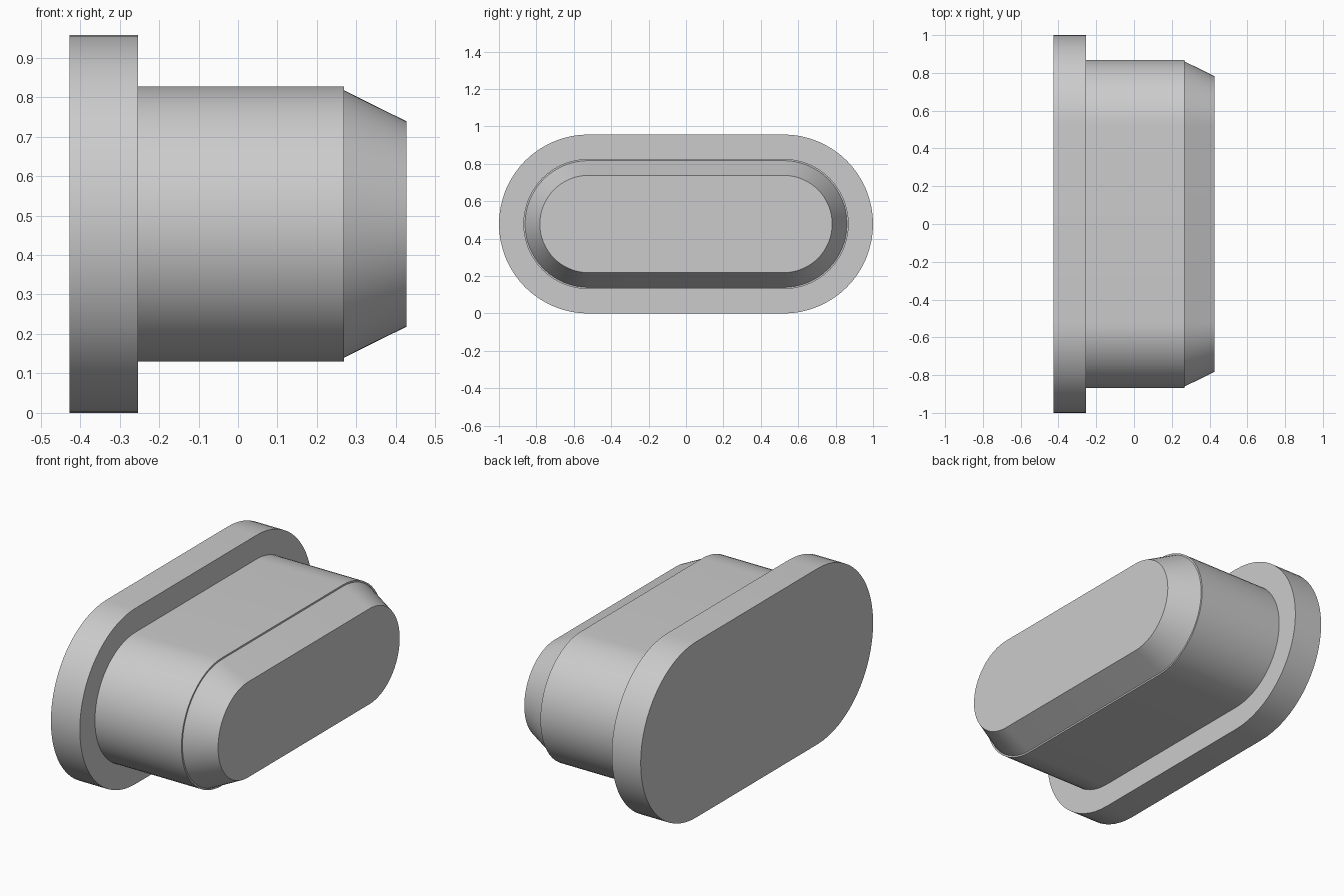
import bpy
import bmesh
import math

cube = bpy.data.objects.get("Cube")
if cube:
    bpy.data.objects.remove(cube, do_unlink=True)

grey = bpy.data.materials.new("plain grey")
grey.use_nodes = True
colour = (0.6, 0.6, 0.6, 1)
grey.diffuse_color = colour
grey.node_tree.nodes["Principled BSDF"].inputs["Base Color"].default_value = colour

FLANGE_RADIUS = 0.4785
HALF_STRAIGHT = 1 - FLANGE_RADIUS
ARC_STEPS = 32


def slot_ring(bm, x, radius):
    """One slot-shaped loop of vertices across the x axis."""
    ring = []
    for side in (1, -1):
        for i in range(ARC_STEPS + 1):
            a = math.pi * i / ARC_STEPS
            y = side * (HALF_STRAIGHT + radius * math.sin(a))
            z = FLANGE_RADIUS + side * radius * math.cos(a)
            ring.append(bm.verts.new((x, y, z)))
    return ring


def slot_loft(name, sections):
    """Capped solid through (x, radius) slot sections."""
    bm = bmesh.new()
    rings = [slot_ring(bm, x, r) for x, r in sections]
    for a, b in zip(rings, rings[1:]):
        for i in range(len(a)):
            j = (i + 1) % len(a)
            bm.faces.new((a[i], a[j], b[j], b[i]))
    bm.faces.new(rings[0])
    bm.faces.new(rings[-1])
    bmesh.ops.recalc_face_normals(bm, faces=bm.faces)
    mesh = bpy.data.meshes.new(name)
    bm.to_mesh(mesh)
    bm.free()
    mesh.materials.append(grey)
    obj = bpy.data.objects.new(name, mesh)
    bpy.context.collection.objects.link(obj)
    bpy.ops.object.select_all(action="DESELECT")
    obj.select_set(True)
    bpy.context.view_layer.objects.active = obj
    bpy.ops.object.shade_smooth_by_angle(angle=math.radians(20))


# Wide end flange
slot_loft("flange", [(-0.427, FLANGE_RADIUS), (-0.253, FLANGE_RADIUS)])

# Plug body with a small step before the tapered nose
slot_loft("plug_body", [(-0.253, 0.348), (0.268, 0.348)])
slot_loft("tapered_nose", [(0.268, 0.339), (0.427, 0.26)])
